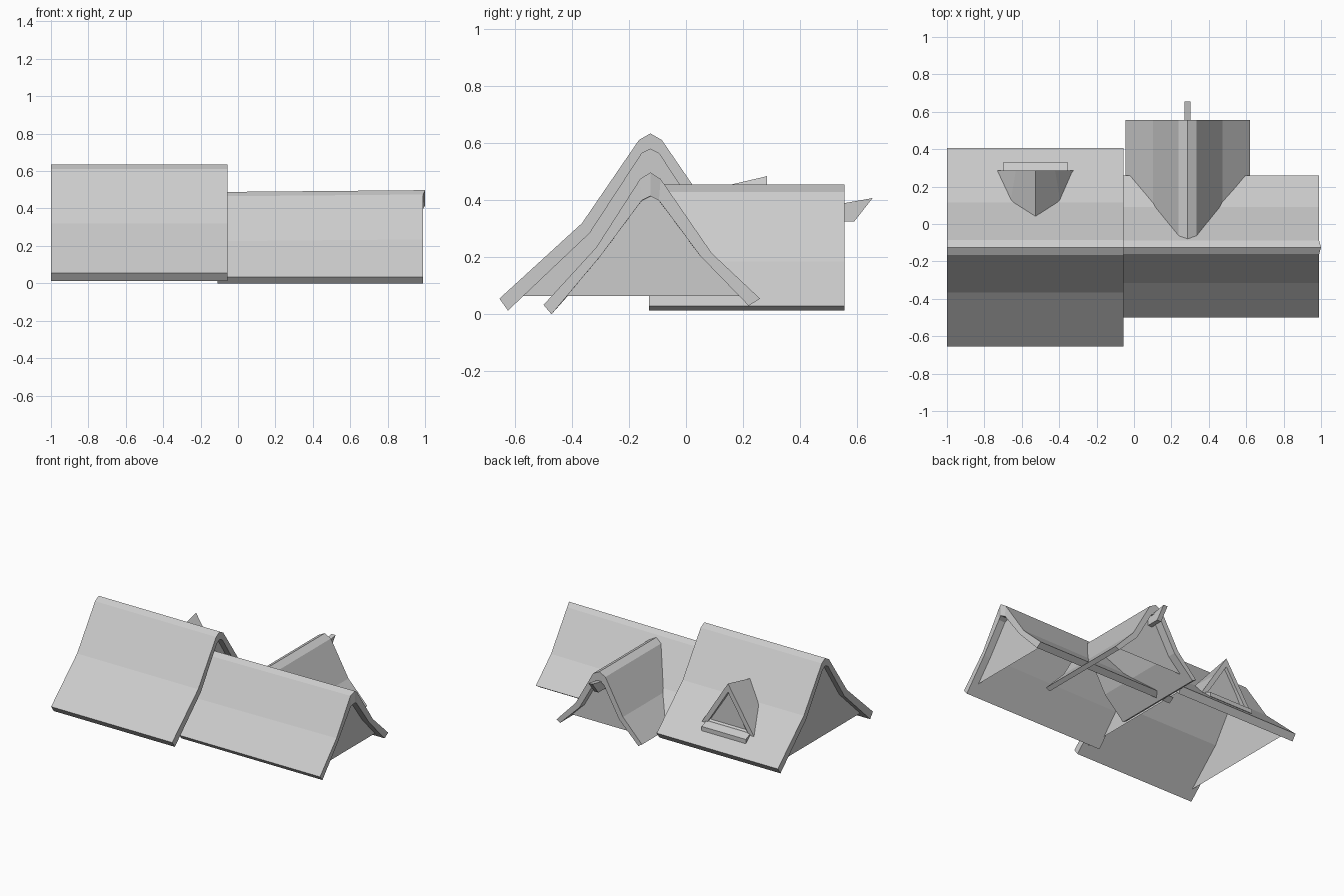
import bpy

if "Cube" in bpy.data.objects:
    bpy.data.objects.remove(bpy.data.objects["Cube"])

YC = -0.125   # main ridge line (y)
WX = 0.287    # wing ridge line (x)
DX = -0.527   # dormer ridge line (x)


def mesh(name, verts, faces):
    me = bpy.data.meshes.new(name)
    me.from_pydata(verts, [], faces)
    me.update()
    ob = bpy.data.objects.new(name, me)
    bpy.context.collection.objects.link(ob)
    bpy.context.view_layer.objects.active = ob
    bpy.ops.object.mode_set(mode='EDIT')
    bpy.ops.mesh.select_all(action='SELECT')
    bpy.ops.mesh.normals_make_consistent(inside=False)
    bpy.ops.object.mode_set(mode='OBJECT')
    return ob


def loft(name, ring_a, ring_b, strip):
    """Join two matching closed rings; strip = outer chain followed by reversed inner chain."""
    n = len(ring_a)
    faces = [(i, (i + 1) % n, n + (i + 1) % n, n + i) for i in range(n)]
    if strip:
        for i in range(n // 2 - 1):
            q = (i, i + 1, n - 2 - i, n - 1 - i)
            faces += [q, tuple(n + k for k in q)]
    else:
        faces += [tuple(range(n)), tuple(range(n, 2 * n))]
    return mesh(name, list(ring_a) + list(ring_b), faces)


def sym(half):
    """Half profile from eave to ridge, mirrored about 0."""
    return half + [(-u, z) for u, z in reversed(half[:-1])]


def along_x(p, x):
    return [(x, YC + u, z) for u, z in p]


def along_y(p, y, cx):
    return [(cx + u, y, z) for u, z in p]


def clipped(p, z0):
    """Cut the two eave ends of a profile off at height z0."""
    def cut(a, b):
        t = (z0 - a[1]) / (b[1] - a[1])
        return (a[0] + t * (b[0] - a[0]), z0)
    return [cut(p[0], p[1])] + p[1:-1] + [cut(p[-1], p[-2])]


def gable(name, pts):
    return mesh(name, pts, [tuple(range(len(pts)))])


# Tall roof on the left
big_out = sym([(-.53, .055), (-.24, .32), (-.04, .612), (0, .635)])
big_in = sym([(-.50, .013), (-.213, .285), (-.03, .565), (0, .58)])
ring = big_out + big_in[::-1]
loft("tall_roof", along_x(ring, -1), along_x(ring, -.055), True)
for side, x in (("outer", -.96), ("inner", -.10)):
    gable("tall_gable_" + side, along_x(clipped(big_in, .065), x))

# Lower roof on the right, slightly uneven
low_out = [(-.375, .033), (-.19, .235), (-.036, .475), (0, .498),
           (.036, .475), (.215, .215), (.385, .055)]
low_in = [(-.347, 0), (-.175, .205), (-.03, .40), (0, .415),
          (.03, .40), (.175, .205), (.345, .03)]
ring = low_out + low_in[::-1]
start = [(x, y, z - (.01 if z > .1 else 0)) for x, y, z in along_x(ring, -.11)]
end = [(x + (.01 if abs(y - YC) < .01 else 0), y, z) for x, y, z in along_x(ring, .99)]
loft("low_roof", start, end, True)
gable("low_gable", along_x(clipped(low_in, .065), .94))

# Cross wing towards the back
wing_out = sym([(-.333, .03), (-.185, .185), (-.048, .43), (0, .455)])
wing_in = sym([(-.305, .013), (-.155, .16), (-.035, .372), (0, .388)])
ring = wing_out + wing_in[::-1]
loft("wing_roof", along_y(ring, -.13, WX), along_y(ring, .557, WX), True)
gable("wing_gable", along_y(clipped(wing_in, .065), .50, WX))

# Ridge beam poking out of the wing
beam = [(.45, .325), (.59, .325), (.655, .408), (.555, .39), (.45, .37)]
loft("wing_beam", [(WX - .016, y, z) for y, z in beam],
     [(WX + .016, y, z) for y, z in beam], False)

# Dormer on the back slope of the tall roof
front_out = sym([(-.203, .165), (-.105, .32), (0, .485)])
front_in = sym([(-.165, .165), (-.085, .29), (0, .425)])
back_y = [.27, .125, .04, .125, .27]
back_z = [.165, .305, .428, .305, .165]
front = along_y(front_out + front_in[::-1], .285, DX)
outer = [(DX + u, y, z) for u, y, z in zip((-.2, -.132, 0, .132, .2), back_y, back_z)]
inner = [(DX + (x - DX) * .85, y, z - .04) for x, y, z in outer]
loft("dormer_roof", front, outer + inner[::-1], True)
gable("dormer_window", along_y(front_in, .262, DX))

# Dormer sill
sill = [(.23, .125), (.332, .125), (.332, .155), (.285, .175), (.23, .175)]
loft("dormer_sill", [(DX - .172, y, z) for y, z in sill],
     [(DX + .172, y, z) for y, z in sill], False)
